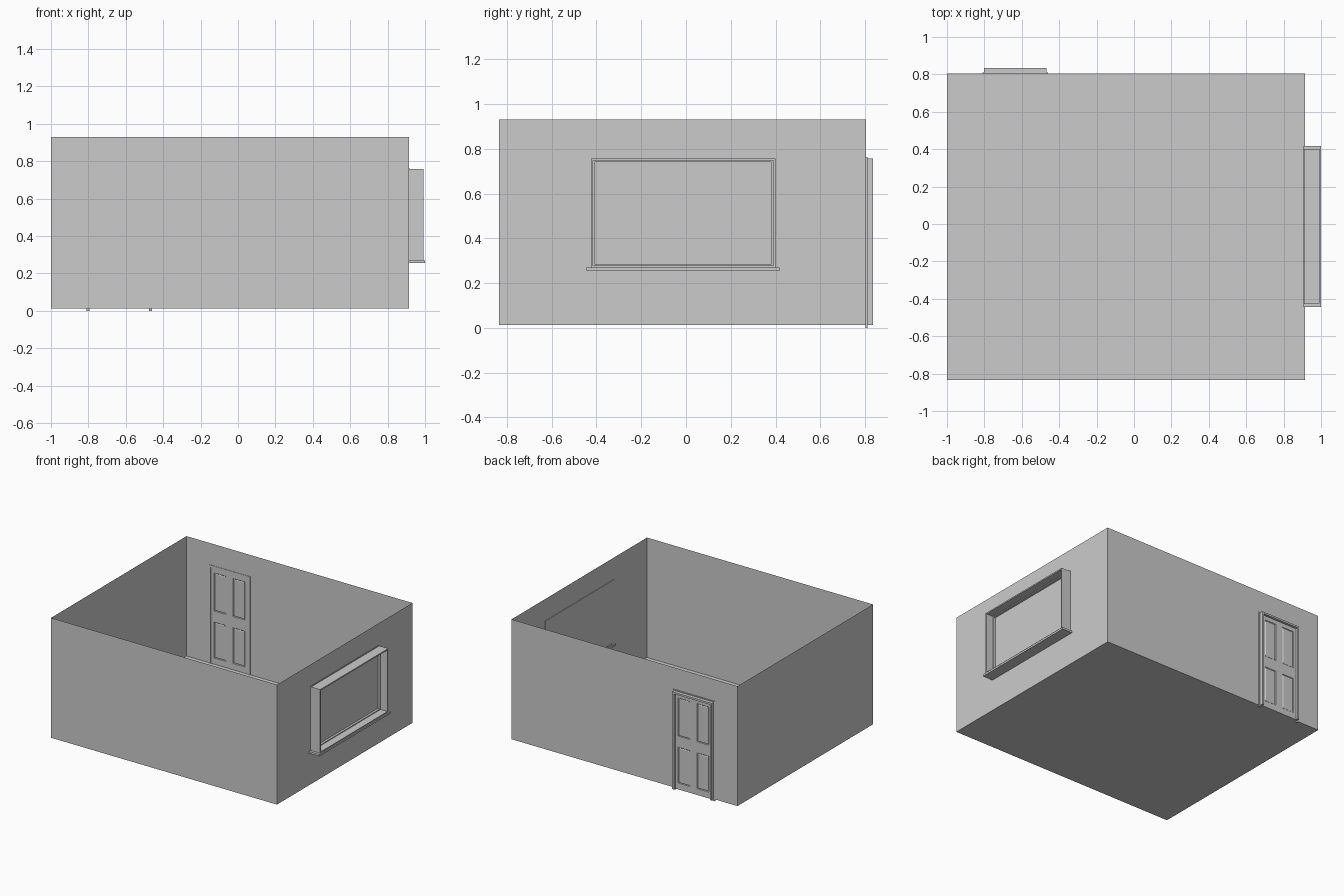
import bpy, bmesh

if "Cube" in bpy.data.objects:
    bpy.data.objects.remove(bpy.data.objects["Cube"])


def finish(name, bm):
    me = bpy.data.meshes.new(name)
    bm.to_mesh(me)
    bm.free()
    ob = bpy.data.objects.new(name, me)
    bpy.context.scene.collection.objects.link(ob)
    return ob


def place(axis, a, b, d):
    """a runs along the wall, b is height, d is depth along the axis."""
    return (d, a, b) if axis == 'x' else (a, d, b)


def grid(bm, axis, As, Bs, d, hole=None):
    vs = [[bm.verts.new(place(axis, a, b, d)) for b in Bs] for a in As]
    for i in range(len(As) - 1):
        for j in range(len(Bs) - 1):
            if (i, j) != hole:
                bm.faces.new((vs[i][j], vs[i + 1][j], vs[i + 1][j + 1], vs[i][j + 1]))
    bmesh.ops.delete(bm, geom=[v for v in bm.verts if not v.link_faces], context='VERTS')


def box(name, lo, hi):
    bm = bmesh.new()
    bmesh.ops.create_cube(bm, size=1)
    for v in bm.verts:
        v.co = [lo[k] if v.co[k] < 0 else hi[k] for k in range(3)]
    return finish(name, bm)


def frame(name, axis, a0, a1, b0, b1, w, d0, d1, closed):
    """Mitred rectangular frame; not closed = no bottom rail."""
    bb = b0 + w if closed else b0
    outer = [(a0, b0), (a0, b1), (a1, b1), (a1, b0)]
    inner = [(a0 + w, bb), (a0 + w, b1 - w), (a1 - w, b1 - w), (a1 - w, bb)]
    bm = bmesh.new()
    rings = [[bm.verts.new(place(axis, o[0], o[1], d0)), bm.verts.new(place(axis, o[0], o[1], d1)),
              bm.verts.new(place(axis, i[0], i[1], d1)), bm.verts.new(place(axis, i[0], i[1], d0))]
             for o, i in zip(outer, inner)]
    for s in range(4 if closed else 3):
        r, q = rings[s], rings[(s + 1) % 4]
        for k in range(4):
            n = (k + 1) % 4
            bm.faces.new((r[k], r[n], q[n], q[k]))
    if not closed:
        bm.faces.new(rings[0])
        bm.faces.new(rings[3])
    bmesh.ops.recalc_face_normals(bm, faces=bm.faces)
    return finish(name, bm)


X0, X1, Y0, Y1, Z0, Z1 = -1.0, 0.915, -0.835, 0.805, 0.012, 0.93
WY0, WY1, WZ0, WZ1 = -0.425, 0.40, 0.268, 0.757       # window
DX0, DX1, DZ1 = -0.802, -0.468, 0.757                 # door

# room shell: thin floor and walls, open top
bm = bmesh.new()
grid(bm, 'y', [X0, X1], [Z0, Z1], Y0)
grid(bm, 'x', [Y0, Y1], [Z0, Z1], X0)
grid(bm, 'x', [Y0, WY0, WY1, Y1], [Z0, WZ0, WZ1, Z1], X1, hole=(1, 1))
grid(bm, 'y', [X0, DX0, DX1, X1], [Z0, DZ1, Z1], Y1, hole=(1, 0))
bm.faces.new([bm.verts.new(p) for p in
              [(X0, Y0, Z0), (X1, Y0, Z0), (X1, Y1, Z0), (X0, Y1, Z0)]])
bmesh.ops.remove_doubles(bm, verts=bm.verts, dist=1e-5)
finish("room_shell", bm)

# window: deep casing, inner stop, trim against the wall, pane and sill
frame("window_casing", 'x', WY0, WY1, WZ0, WZ1, 0.01, X1, 0.993, True)
frame("window_stop", 'x', WY0 + 0.01, WY1 - 0.01, WZ0 + 0.01, WZ1 - 0.01, 0.007, X1, 0.935, True)
frame("window_trim", 'x', WY0 - 0.002, WY1 + 0.002, WZ0, WZ1 + 0.007, 0.014, 0.910, 0.918, True)
box("window_pane", (0.914, WY0 + 0.005, WZ0 + 0.005), (0.918, WY1 - 0.005, WZ1 - 0.005))
box("window_sill", (0.905, -0.445, 0.255), (1.0, 0.418, 0.27))

# door frame and wall trim
frame("door_frame", 'y', DX0, DX1, Z0, DZ1, 0.014, Y1 - 0.001, 0.835, False)
frame("door_trim", 'y', DX0 - 0.009, DX1 + 0.009, 0.0, DZ1 + 0.007, 0.018, 0.802, 0.810, False)

# door slab with four raised panels on both faces
xs = [DX0 + 0.01, -0.765, -0.665, -0.605, -0.505, DX1 - 0.01]
zs = [Z0, 0.06, 0.335, 0.42, 0.712, DZ1 - 0.01]
bm = bmesh.new()
grid(bm, 'y', xs, zs, 0.804)
new = bmesh.ops.extrude_face_region(bm, geom=bm.faces[:])["geom"]
for v in new:
    if isinstance(v, bmesh.types.BMVert):
        v.co.y = 0.816
bmesh.ops.recalc_face_normals(bm, faces=bm.faces)
panels = []
for f in bm.faces:
    c = f.calc_center_median()
    in_x = xs[1] < c.x < xs[2] or xs[3] < c.x < xs[4]
    in_z = zs[1] < c.z < zs[2] or zs[3] < c.z < zs[4]
    if abs(f.normal.y) > 0.9 and in_x and in_z:
        panels.append(f)
bmesh.ops.inset_individual(bm, faces=panels, thickness=0.006, depth=-0.004)
bmesh.ops.inset_individual(bm, faces=panels, thickness=0.008, depth=0.003)
finish("door_slab", bm)
